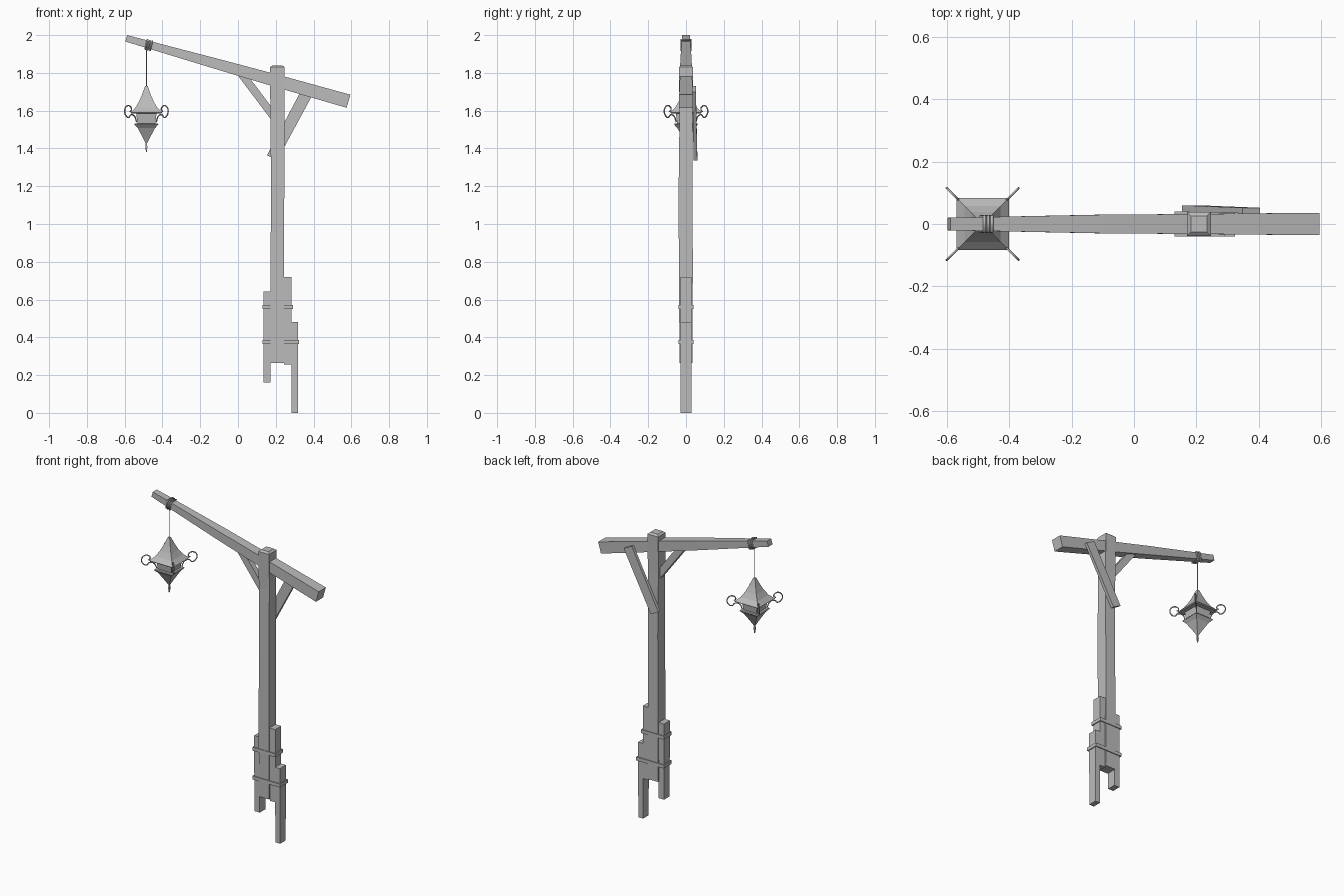
import bpy
import bmesh
from math import pi, cos, sin
from mathutils import Vector

cube = bpy.data.objects.get("Cube")
if cube:
    bpy.data.objects.remove(cube, do_unlink=True)

grey = bpy.data.materials.new("plain_grey")
grey.use_nodes = True
grey.diffuse_color = (0.5, 0.5, 0.5, 1)
grey.node_tree.nodes["Principled BSDF"].inputs["Base Color"].default_value = (0.5, 0.5, 0.5, 1)


def finish(name, bm):
    bmesh.ops.recalc_face_normals(bm, faces=bm.faces)
    mesh = bpy.data.meshes.new(name)
    bm.to_mesh(mesh)
    bm.free()
    mesh.materials.append(grey)
    obj = bpy.data.objects.new(name, mesh)
    bpy.context.collection.objects.link(obj)
    return obj


def loft(name, rings):
    """Skin a run of four-sided rings and cap both ends."""
    bm = bmesh.new()
    loops = [[bm.verts.new(p) for p in ring] for ring in rings]
    for a, b in zip(loops, loops[1:]):
        for i in range(4):
            j = (i + 1) % 4
            bm.faces.new((a[i], a[j], b[j], b[i]))
    bm.faces.new(loops[0])
    bm.faces.new(loops[-1])
    return finish(name, bm)


def timber(name, stations):
    """Timber through (x, y, z, half width, half depth) stations."""
    first, last = Vector(stations[0][:3]), Vector(stations[-1][:3])
    along = (last - first).normalized()
    across = along.cross(Vector((0, 1, 0))).normalized()
    depth = Vector((0, 1, 0))
    rings = []
    for x, y, z, w, d in stations:
        c = Vector((x, y, z))
        rings.append([c + across * w * s + depth * d * t
                      for s, t in ((-1, -1), (1, -1), (1, 1), (-1, 1))])
    return loft(name, rings)


def square_profile(name, x, profile):
    """Square-section solid from (half side, height) pairs."""
    return loft(name, [[(x + h * s, h * t, z) for s, t in ((-1, -1), (1, -1), (1, 1), (-1, 1))]
                       for h, z in profile])


def wire(name, points, radius, cyclic=False, kind='POLY', sides=1):
    curve = bpy.data.curves.new(name, 'CURVE')
    curve.dimensions = '3D'
    curve.bevel_depth = radius
    curve.bevel_resolution = sides
    curve.resolution_u = 4
    curve.use_fill_caps = True
    spline = curve.splines.new(kind)
    if kind == 'BEZIER':
        spline.bezier_points.add(len(points) - 1)
        for bp, p in zip(spline.bezier_points, points):
            bp.co = p
            bp.handle_left_type = bp.handle_right_type = 'AUTO'
    else:
        spline.points.add(len(points) - 1)
        for sp, p in zip(spline.points, points):
            sp.co = (*p, 1)
    spline.use_cyclic_u = cyclic
    curve.materials.append(grey)
    obj = bpy.data.objects.new(name, curve)
    bpy.context.collection.objects.link(obj)
    return obj


# Post with a shallow peaked top
timber("post", [(0.208, 0, 0.265, 0.036, 0.034), (0.208, -0.001, 0.75, 0.036, 0.037),
                (0.21, -0.002, 1.2, 0.035, 0.037), (0.208, 0, 1.6, 0.037, 0.034),
                (0.208, 0, 1.83, 0.038, 0.038), (0.208, 0, 1.84, 0.026, 0.026)])

# Sloping beam, thin at the lantern end
timber("beam", [(-0.592, 0, 1.983, 0.0175, 0.02), (-0.1, 0, 1.844, 0.028, 0.03),
                (0.2, 0, 1.759, 0.033, 0.032), (0.585, 0, 1.65, 0.036, 0.036)])

# Braces under the beam
timber("front_brace", [(0.015, 0, 1.80, 0.021, 0.018), (0.2, 0, 1.555, 0.021, 0.018)])
timber("back_brace", [(0.18, 0.05, 1.35, 0.03, 0.01), (0.375, 0.043, 1.715, 0.032, 0.009)])

# Splints around the foot
for name, x, low, high, w in (("left_splint_tall", 0.264, 0.255, 0.72, 0.02),
                              ("left_splint_foot", 0.3, 0.0, 0.48, 0.017),
                              ("right_splint", 0.154, 0.16, 0.643, 0.019)):
    timber(name, [(x, 0, low, w, 0.028), (x, 0, high, w, 0.03)])


# Bindings as hollow rectangular straps
def strap(name, x0, x1, z):
    bm = bmesh.new()
    loops = []
    for grow, dz in ((0, -0.011), (0, 0.011), (-0.006, 0.011), (-0.006, -0.011)):
        a, b, d = x0 - grow, x1 + grow, 0.04 + grow
        loops.append([bm.verts.new(p) for p in ((a, -d, z + dz), (b, -d, z + dz),
                                                (b, d, z + dz), (a, d, z + dz))])
    for k in range(4):
        a, b = loops[k], loops[(k + 1) % 4]
        for i in range(4):
            j = (i + 1) % 4
            bm.faces.new((a[i], a[j], b[j], b[i]))
    finish(name, bm)


strap("upper_strap", 0.129, 0.29, 0.56)
strap("lower_strap", 0.129, 0.324, 0.376)

# Rope wraps around the beam and the hanging line
lx = -0.485
for i in range(3):
    x = lx + i * 0.012
    z = 1.951 - i * 0.003
    wire(f"rope_wrap_{i + 1}", [(x - 0.005, -0.025, z - 0.026), (x - 0.005, 0.025, z - 0.026),
                                (x + 0.006, 0.025, z + 0.024), (x + 0.006, -0.025, z + 0.024)],
         0.005, cyclic=True)
wire("hanging_line", [(lx, 0, 1.72), (lx, 0, 1.93)], 0.003)

# Lantern: flared roof, body, tapering base and spike
square_profile("lantern_roof", lx, [(0.079, 1.585), (0.084, 1.59), (0.058, 1.616),
                                    (0.039, 1.648), (0.023, 1.685), (0.007, 1.73)])
square_profile("lantern_body", lx, [(0.046, 1.525), (0.054, 1.588)])
square_profile("lantern_base", lx, [(0.003, 1.425), (0.016, 1.452), (0.031, 1.48),
                                    (0.046, 1.508), (0.064, 1.528), (0.06, 1.533)])
square_profile("lantern_spike", lx, [(0.002, 1.38), (0.005, 1.405), (0.003, 1.44)])

# Curled wire scrolls on the four corners
scroll = [(0.052, 1.54), (0.064, 1.572), (0.083, 1.578), (0.094, 1.564), (0.109, 1.575),
          (0.115, 1.602), (0.103, 1.625), (0.085, 1.622), (0.079, 1.604), (0.087, 1.595)]
for sx in (-1, 1):
    for sy in (-1, 1):
        side = ("left" if sx > 0 else "right") + ("_back" if sy > 0 else "_front")
        wire("scroll_" + side, [(lx + sx * d, sy * d, z) for d, z in scroll], 0.0035, kind='BEZIER')
